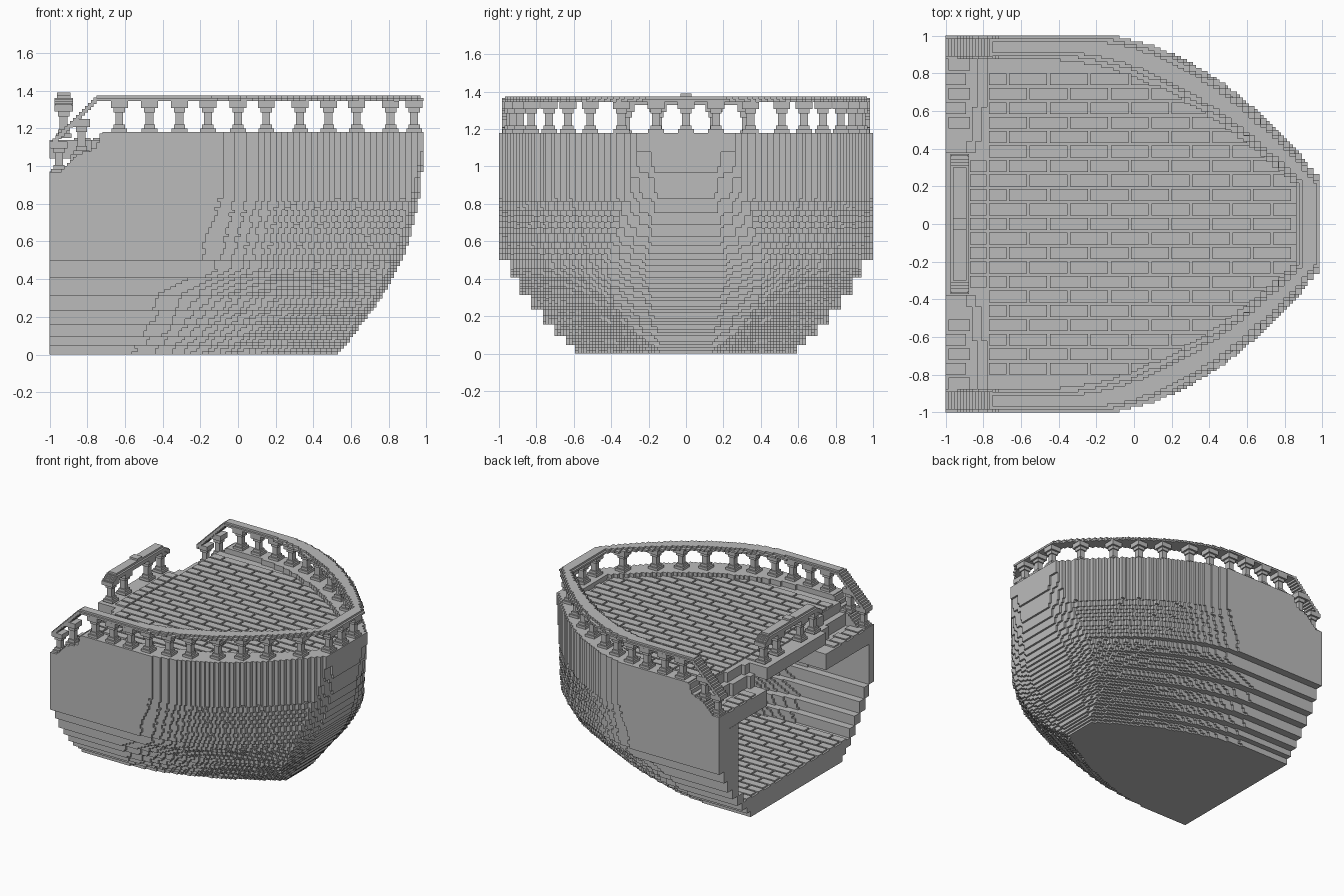
import bpy, bmesh, math

if "Cube" in bpy.data.objects:
    bpy.data.objects.remove(bpy.data.objects["Cube"])

STEP = 1 / 64
DECK, SILL, RAIL = 1.15, 1.18, 1.345

grey = bpy.data.materials.new("weathered grey")
grey.use_nodes = True
grey.diffuse_color = (0.5, 0.5, 0.5, 1)
grey.node_tree.nodes["Principled BSDF"].inputs["Base Color"].default_value = (0.5, 0.5, 0.5, 1)


def snap(v):
    return round(v / STEP) * STEP


def lerp(table, z):
    for (a, va), (b, vb) in zip(table, table[1:]):
        if z <= b:
            return va + (vb - va) * max(0, z - a) / (b - a)
    return table[-1][1]


def finish(name, bm):
    bmesh.ops.recalc_face_normals(bm, faces=bm.faces)
    mesh = bpy.data.meshes.new(name)
    bm.to_mesh(mesh)
    bm.free()
    mesh.materials.append(grey)
    obj = bpy.data.objects.new(name, mesh)
    bpy.context.collection.objects.link(obj)


def box(bm, x0, x1, y0, y1, z0, z1):
    for v in bmesh.ops.create_cube(bm, size=1)["verts"]:
        v.co.x = x0 if v.co.x < 0 else x1
        v.co.y = y0 if v.co.y < 0 else y1
        v.co.z = z0 if v.co.z < 0 else z1


def prism(bm, pts, z0, z1):
    low = [bm.verts.new((x, y, z0)) for x, y in pts]
    top = [bm.verts.new((x, y, z1)) for x, y in pts]
    bm.faces.new(low[::-1])
    bm.faces.new(top)
    n = len(pts)
    for i in range(n):
        j = (i + 1) % n
        bm.faces.new((low[i], low[j], top[j], top[i]))


# Hull shape by height: reach of the bow, stepped side width, and plan curve.
# The upper hull keeps one plan curve that the bow face cuts off; the lower hull tapers.
BOW = [(0, 0.52), (0.05, 0.575), (0.1, 0.61), (0.2, 0.685), (0.3, 0.76), (0.4, 0.82),
       (0.5, 0.87), (0.6, 0.905), (0.7, 0.935), (0.85, 0.965), (1.0, 0.98), (1.18, 0.992)]
CHINE = [(0.05, 0.59), (0.1, 0.64), (0.16, 0.70), (0.235, 0.765), (0.315, 0.825),
         (0.41, 0.885), (0.5, 0.94), (9, 1.0)]
CURVE_START = [(0, -0.63), (0.3, -0.52), (0.36, -0.4), (0.45, -0.22), (0.499, -0.22),
               (0.5, -0.35), (0.83, -0.2)]
POWER = [(0, 1.75), (0.499, 1.75), (0.5, 2.1), (0.83, 1.9)]
NOSE = [(0, 0.13), (0.1, 0.25), (0.25, 0.38), (0.4, 0.41)]
NOSE_BULGE = [(0, 0), (0.2, 0.04), (0.8, 0.045), (1.15, 0)]
UPPER, CURVE_END, BLUNT = 0.5, 0.992, 0.23
FLOOR = 10 * STEP


def plan(z, inset=0):
    wide = next(w for top, w in CHINE if z < top)
    reach, corner = lerp(BOW, z), lerp(BOW, z) - lerp(NOSE_BULGE, z)
    end, nose = (corner, lerp(NOSE, z) / wide) if z < UPPER else (CURVE_END, BLUNT)
    return (wide - inset, lerp(CURVE_START, z) - 2 * inset, end - inset, nose,
            lerp(POWER, z), corner - inset, reach - inset)


def half_width(x, shape):
    wide, start, end, nose, power = shape[:5]
    t = min(1, max(0, (x - start) / (end - start)))
    return wide * (1 - (1 - nose) * t ** power)


def outline(shape, back=-1):
    """Stair-stepped path from the right stern round the bow to the left stern."""
    wide, start = shape[:2]
    corner, reach = snap(shape[5]), snap(shape[6])
    half = [(back, snap(wide))]
    x = snap(start)
    while x < corner - STEP / 2:
        nxt = min(x + 2 * STEP, corner)
        y = snap(half_width((x + nxt) / 2, shape))
        if y < half[-1][1] and x > back:
            half += [(x, half[-1][1]), (x, y)]
        x = nxt
    shoulder = half[-1][1]
    half.append((corner, shoulder))
    # shallow steps across the blunt bow
    steps = round((reach - corner) / STEP)
    for i in range(steps):
        y = snap(shoulder * (1 - (i + 1) / (steps + 1)) ** 0.5)
        half += [(corner + i * STEP, y), (corner + (i + 1) * STEP, y)]
    return [(x, -y) for x, y in half] + [(x, y) for x, y in reversed(half)]


def ring(bm, outer, inner, z0, z1):
    prism(bm, outer + inner[::-1], z0, z1)


# Hull: side walls step down at the open stern, left wall of the hold is thick
STERN_EDGE = [(0.96, -1), (0.975, -0.94), (1.04, -0.88), (1.06, -0.86), (1.09, -0.76), (1.18, -0.72)]
bm = bmesh.new()
for i in range(76):
    z0, z1 = i * STEP, min((i + 1) * STEP, SILL)
    mid = (z0 + z1) / 2
    if mid < FLOOR:
        prism(bm, outline(plan(mid)), z0, z1)
        continue
    back = snap(lerp(STERN_EDGE, mid))
    inner = outline(plan(mid, 0.07 if mid < 0.83 else 0.13), back)
    if mid < 0.83:
        inner = [(x, min(y, 0.75)) for x, y in inner]
    ring(bm, outline(plan(mid), back), inner, z0, z1)
finish("hull", bm)


# Staggered planks that run into the surrounding wall
def planks(bm, z, shape, back, front, y_from=0.0):
    pitch, length, gap = 0.0768, 0.2155, 0.007
    for r in range(-12, 13):
        y0, y1 = r * pitch - pitch / 2 + gap, r * pitch + pitch / 2 - gap
        near, far = sorted((abs(y0), abs(y1)))
        if far > shape[0] or near < y_from:
            continue
        reach = front
        while half_width(reach, shape) < near and reach > back:
            reach -= STEP
        x = -1.1 - (r % 2) * length / 2
        while x < reach:
            a, b = max(x + gap, back), min(x + length - gap, reach)
            if b - a > 0.02:
                box(bm, a, b, y0, y1, z - 0.012, z)
            x += length


# Upper deck with a central tongue reaching the stern
TONGUE = 0.38
bm = bmesh.new()
prism(bm, outline(plan(SILL, 0.12), -0.77), 1.04, DECK - 0.012)
box(bm, -1, -0.77, -TONGUE, TONGUE, 1.04, DECK - 0.012)
planks(bm, DECK, plan(SILL, 0.13), -0.77, 0.865)
for r in range(-4, 5):
    box(bm, -0.87, -0.784, r * 0.0768 - 0.031, r * 0.0768 + 0.031, DECK - 0.012, DECK)
finish("upper_deck", bm)

# Hold floor
bm = bmesh.new()
planks(bm, FLOOR + 0.012, plan(0.2, 0.07), -1, 0.58)
finish("hold_floor", bm)

# Stern landings and steps, one on each side, set back near the middle
bm = bmesh.new()
for s in (-1, 1):
    for near, far, shift in ((TONGUE, 0.44, -0.06), (0.44, 0.62, -0.03), (0.62, 0.88, 0)):
        y0, y1 = sorted((s * near, s * far))
        box(bm, -1, -0.83 + shift, y0, y1, 0.83, 0.96)
        box(bm, -0.83 + shift, -0.78 + shift, y0, y1, 0.83, 1.06)
        box(bm, -0.78 + shift, -0.72, y0, y1, 0.83, DECK - 0.012)
planks(bm, 0.972, plan(SILL, 0.12), -1, -0.87, 0.45)
finish("stern_steps", bm)


# Railings
def baluster(bm, x, y, base, top):
    for r, a, b in ((0.042, 0, 0.02), (0.03, 0.02, 0.04), (0.021, 0.04, 0.105),
                    (0.03, 0.105, 0.13), (0.045, 0.13, 0.167)):
        k = (top - base) / 0.167
        box(bm, x - r, x + r, y - r, y + r, base + a * k, base + b * k)


bm = bmesh.new()
middle = plan(SILL, 0.06)
for x in (-0.63, -0.47, -0.31, -0.16, 0, 0.15, 0.33, 0.48, 0.63, 0.81):
    for s in (-1, 1):
        baluster(bm, x, s * half_width(x, middle), SILL, RAIL)
for y in (-0.16, 0, 0.16):
    baluster(bm, 0.935, y, SILL, RAIL)
for s in (-1, 1):
    baluster(bm, -0.83, s * 0.94, 1.06, 1.25)
    baluster(bm, -0.95, s * 0.94, 0.965, 1.13)
for y in (-0.32, -0.15, 0.15, 0.32):
    baluster(bm, -0.925, y, DECK, 1.33)
finish("balusters", bm)

bm = bmesh.new()
ring(bm, outline(plan(SILL, 0.015), -0.75), outline(plan(SILL, 0.11), -0.75), RAIL, 1.36)
ring(bm, outline(plan(SILL, 0.03), -0.75), outline(plan(SILL, 0.095), -0.75), 1.36, 1.375)
# sloping ends that follow the stern steps
for i in range(16):
    x, z = -0.75 - i * STEP, 1.35 - i * STEP
    for s in (-1, 1):
        y0, y1 = sorted((s * 0.89, s * 0.985))
        box(bm, x - STEP, x, y0, y1, z - 0.02, z + 0.015)
finish("side_rail", bm)

# Stern rail with a small raised middle and dropped ends
bm = bmesh.new()
box(bm, -0.975, -0.875, -0.31, 0.31, 1.33, 1.36)
box(bm, -0.96, -0.89, -0.3, 0.3, 1.36, 1.375)
box(bm, -0.96, -0.89, -0.03, 0.03, 1.375, 1.39)
for s in (-1, 1):
    for i in range(4):
        y0, y1 = sorted((s * (0.31 + i * STEP), s * (0.31 + (i + 1) * STEP)))
        box(bm, -0.975, -0.875, y0, y1, 1.32 - i * 0.01, 1.352 - i * 0.01)
finish("stern_rail", bm)
